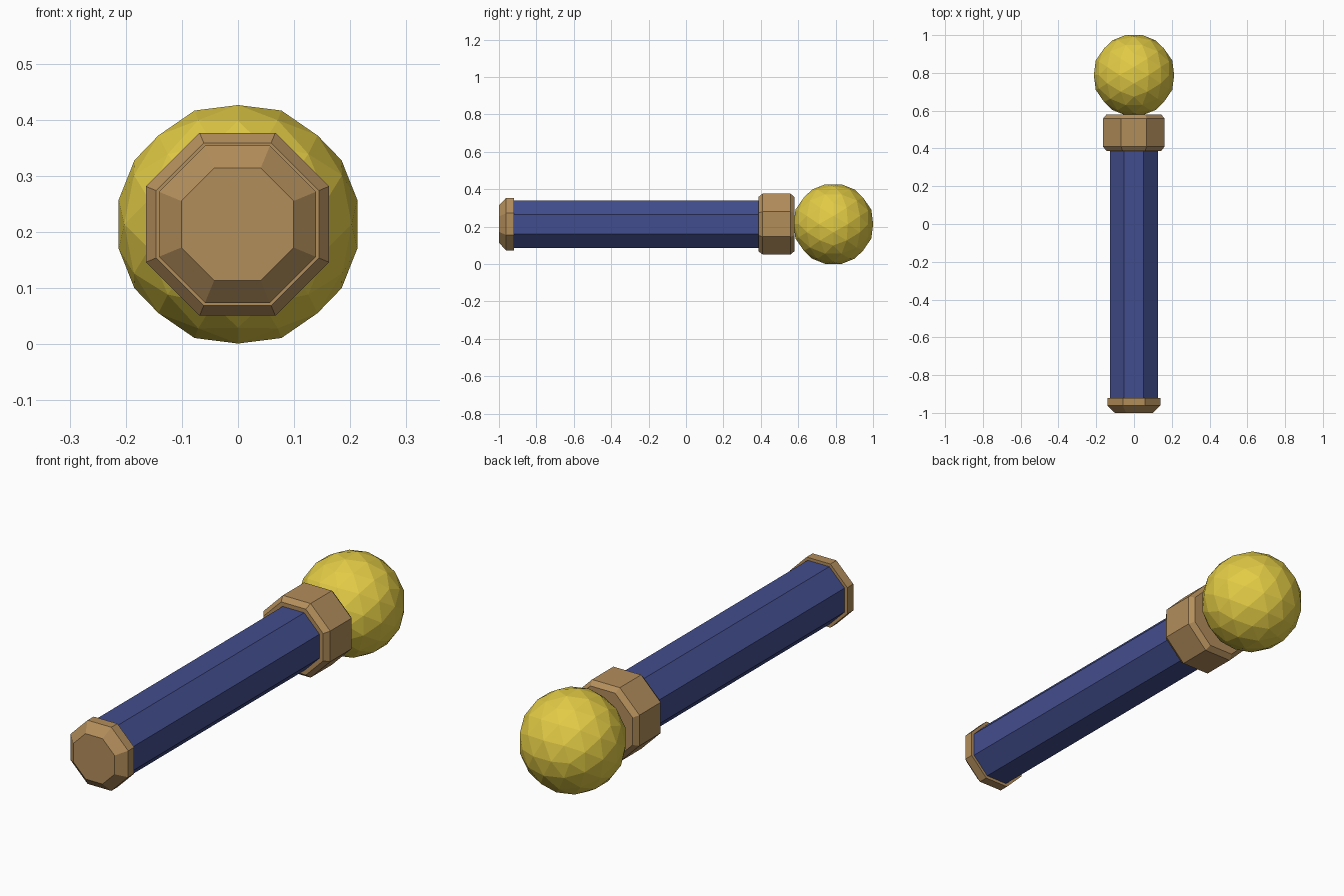
import bpy, bmesh, math
from mathutils import Vector

if "Cube" in bpy.data.objects:
    bpy.data.objects.remove(bpy.data.objects["Cube"])

AXIS_X, AXIS_Z = -0.001, 0.2135


def material(name, rgb):
    m = bpy.data.materials.new(name)
    m.diffuse_color = (*rgb, 1)
    m.use_nodes = True
    m.node_tree.nodes["Principled BSDF"].inputs["Base Color"].default_value = m.diffuse_color
    return m


bronze = material("bronze", (0.45, 0.27, 0.105))
blue = material("blue", (0.055, 0.075, 0.27))
gold = material("gold", (0.76, 0.60, 0.06))


def add_object(name, bm, mat):
    bmesh.ops.recalc_face_normals(bm, faces=bm.faces)
    mesh = bpy.data.meshes.new(name)
    bm.to_mesh(mesh)
    bm.free()
    mesh.materials.append(mat)
    ob = bpy.data.objects.new(name, mesh)
    bpy.context.collection.objects.link(ob)
    return ob


def octagon_part(name, profile, mat):
    """Octagonal solid along y; profile is a list of (y, half width across flats)."""
    bm = bmesh.new()
    rings = []
    for y, half in profile:
        r = half / math.cos(math.pi / 8)
        angles = [math.pi / 8 + i * math.pi / 4 for i in range(8)]
        rings.append([bm.verts.new((AXIS_X + r * math.cos(a), y, AXIS_Z + r * math.sin(a)))
                      for a in angles])
    for a, b in zip(rings, rings[1:]):
        for i in range(8):
            j = (i + 1) % 8
            bm.faces.new((a[i], a[j], b[j], b[i]))
    bm.faces.new(rings[0])
    bm.faces.new(rings[-1])
    return add_object(name, bm, mat)


# Handle, end cap and collar
octagon_part("handle", [(-0.93, 0.127), (0.40, 0.127)], blue)
octagon_part("end_cap", [(-1.0, 0.10), (-0.962, 0.14), (-0.92, 0.14)], bronze)
octagon_part("collar", [(0.387, 0.145), (0.41, 0.163), (0.558, 0.163), (0.58, 0.145)], bronze)

# Faceted ball: icosahedron with each edge cut in three, pushed out to a sphere
bm = bmesh.new()
phi = (1 + math.sqrt(5)) / 2
for s in (-1, 1):
    for t in (-phi, phi):
        for co in ((0, s, t), (s, t, 0), (t, 0, s)):
            bm.verts.new(co)
bmesh.ops.convex_hull(bm, input=bm.verts)
bmesh.ops.subdivide_edges(bm, edges=bm.edges[:], cuts=2, use_grid_fill=True)
bmesh.ops.triangulate(bm, faces=bm.faces)
centre = Vector((0, 0.788, 0.2135))
for v in bm.verts:
    v.co = centre + v.co.normalized() * 0.217
add_object("ball_head", bm, gold)
